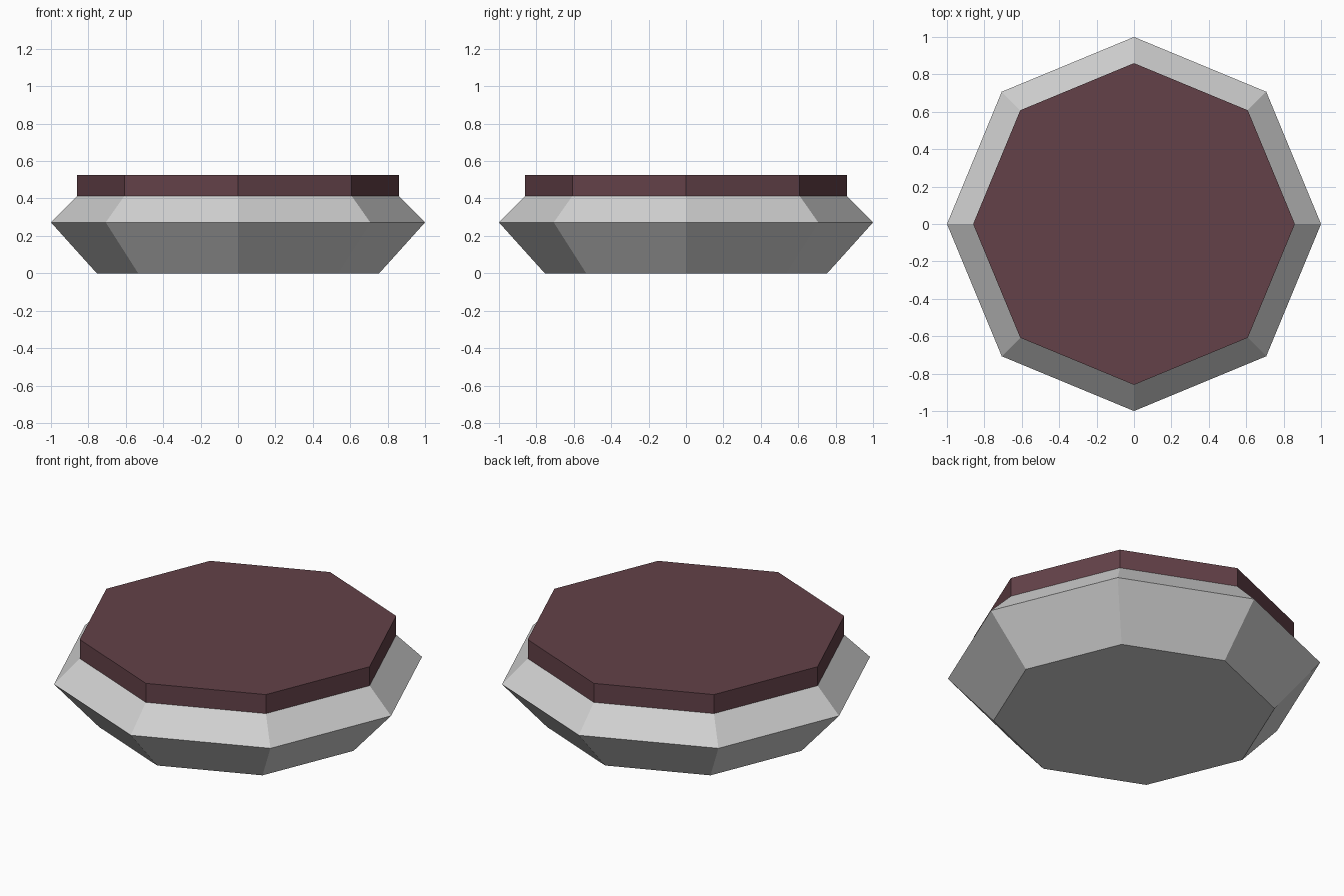
import bpy
import bmesh
from math import cos, sin, tau

cube = bpy.data.objects.get("Cube")
if cube:
    bpy.data.objects.remove(cube, do_unlink=True)

SIDES = 8


def make_material(name, rgb):
    mat = bpy.data.materials.new(name)
    mat.use_nodes = True
    color = (*rgb, 1.0)
    mat.diffuse_color = color
    mat.node_tree.nodes["Principled BSDF"].inputs["Base Color"].default_value = color
    return mat


def make_turned_part(name, profile, mat):
    """Closed eight-sided solid from (radius, height) pairs, bottom to top."""
    bm = bmesh.new()
    rings = [[bm.verts.new((r * cos(tau * i / SIDES), r * sin(tau * i / SIDES), z))
              for i in range(SIDES)] for r, z in profile]
    for low, high in zip(rings, rings[1:]):
        for i in range(SIDES):
            j = (i + 1) % SIDES
            bm.faces.new((low[i], low[j], high[j], high[i]))
    bm.faces.new(rings[0][::-1])
    bm.faces.new(rings[-1])
    mesh = bpy.data.meshes.new(name)
    bm.to_mesh(mesh)
    bm.free()
    mesh.materials.append(mat)
    obj = bpy.data.objects.new(name, mesh)
    bpy.context.collection.objects.link(obj)
    return obj


light_grey = make_material("light grey", (0.64, 0.64, 0.64))
maroon = make_material("dark maroon", (0.125, 0.053, 0.065))

# Flared base with a bevelled shoulder
make_turned_part("base", [(0.755, 0), (1.0, 0.272), (0.86, 0.413)], light_grey)

# Flat slab on top
make_turned_part("top_slab", [(0.86, 0.413), (0.86, 0.525)], maroon)
